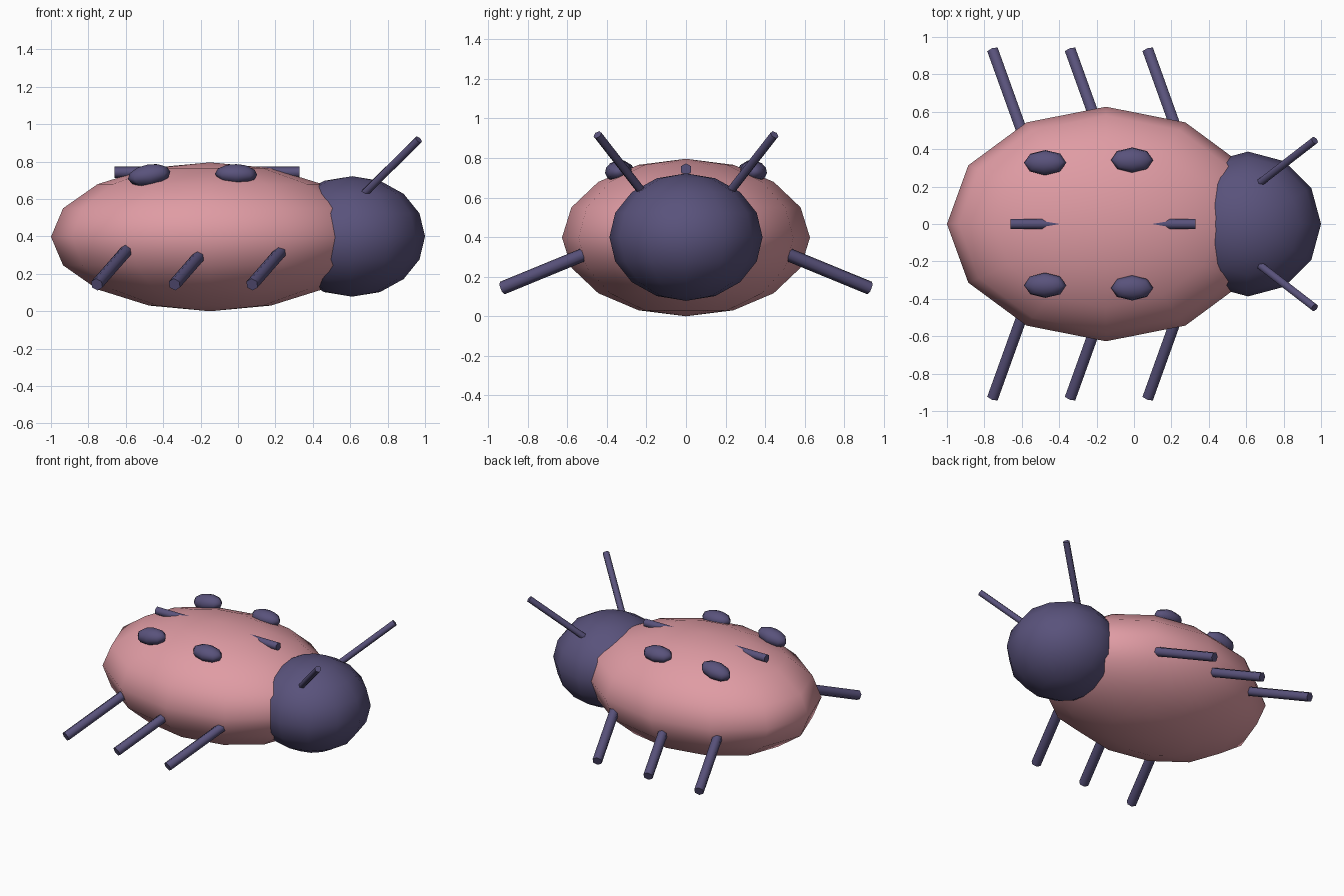
import bpy
import math
from mathutils import Vector

if "Cube" in bpy.data.objects:
    bpy.data.objects.remove(bpy.data.objects["Cube"], do_unlink=True)


def make_material(name, rgb):
    mat = bpy.data.materials.new(name)
    mat.use_nodes = True
    mat.diffuse_color = (*rgb, 1)
    mat.node_tree.nodes["Principled BSDF"].inputs["Base Color"].default_value = (*rgb, 1)
    return mat


pink = make_material("soft pink", (0.74, 0.33, 0.37))
indigo = make_material("dark indigo", (0.10, 0.085, 0.20))


def finish(name, mat, angle):
    obj = bpy.context.object
    obj.name = name
    obj.data.materials.append(mat)
    bpy.ops.object.shade_smooth_by_angle(angle=math.radians(angle))
    return obj


def ellipsoid(name, mat, centre, radii, segments, rings, tilt=(0, 0, 0)):
    bpy.ops.mesh.primitive_uv_sphere_add(segments=segments, ring_count=rings, radius=1,
                                         location=centre, rotation=tilt)
    bpy.context.object.scale = radii
    return finish(name, mat, 60)


def rod(name, mat, start, end, radius, sides=6):
    start, end = Vector(start), Vector(end)
    axis = end - start
    bpy.ops.mesh.primitive_cylinder_add(vertices=sides, radius=radius, depth=axis.length,
                                        location=(start + end) / 2)
    bpy.context.object.rotation_euler = axis.to_track_quat('Z', 'Y').to_euler()
    return finish(name, mat, 65)


# Body and head
ellipsoid("body", pink, (-0.15, 0, 0.398), (0.85, 0.627, 0.398), 12, 8)
ellipsoid("head", indigo, (0.61, 0, 0.4), (0.39, 0.387, 0.322), 12, 8)

# Ridge along the back, surfacing at both ends
rod("back_ridge", indigo, (-0.66, 0, 0.743), (0.33, 0, 0.743), 0.03)

for side, s in (("left", 1), ("right", -1)):
    # Side pairs; the model's front faces -y and the head points to +x
    rear = "back" if s > 0 else "front"

    # Shell spots
    ellipsoid(f"{rear}_spot_tail", indigo, (-0.475, s * 0.328, 0.727),
              (0.115, 0.068, 0.058), 8, 6, (s * -0.15, -0.17, 0))
    ellipsoid(f"{rear}_spot_head", indigo, (-0.01, s * 0.342, 0.733),
              (0.113, 0.068, 0.054), 8, 6, (s * -0.15, 0.03, 0))

    # Legs
    for part, x in (("rear", -0.755), ("middle", -0.34), ("fore", 0.075)):
        rod(f"{rear}_{part}_leg", indigo, (x + 0.19, s * 0.4, 0.36),
            (x, s * 0.928, 0.143), 0.034)

    # Antennae
    rod(f"{rear}_antenna", indigo, (0.595, s * 0.16, 0.55),
        (0.966, s * 0.447, 0.918), 0.023)
